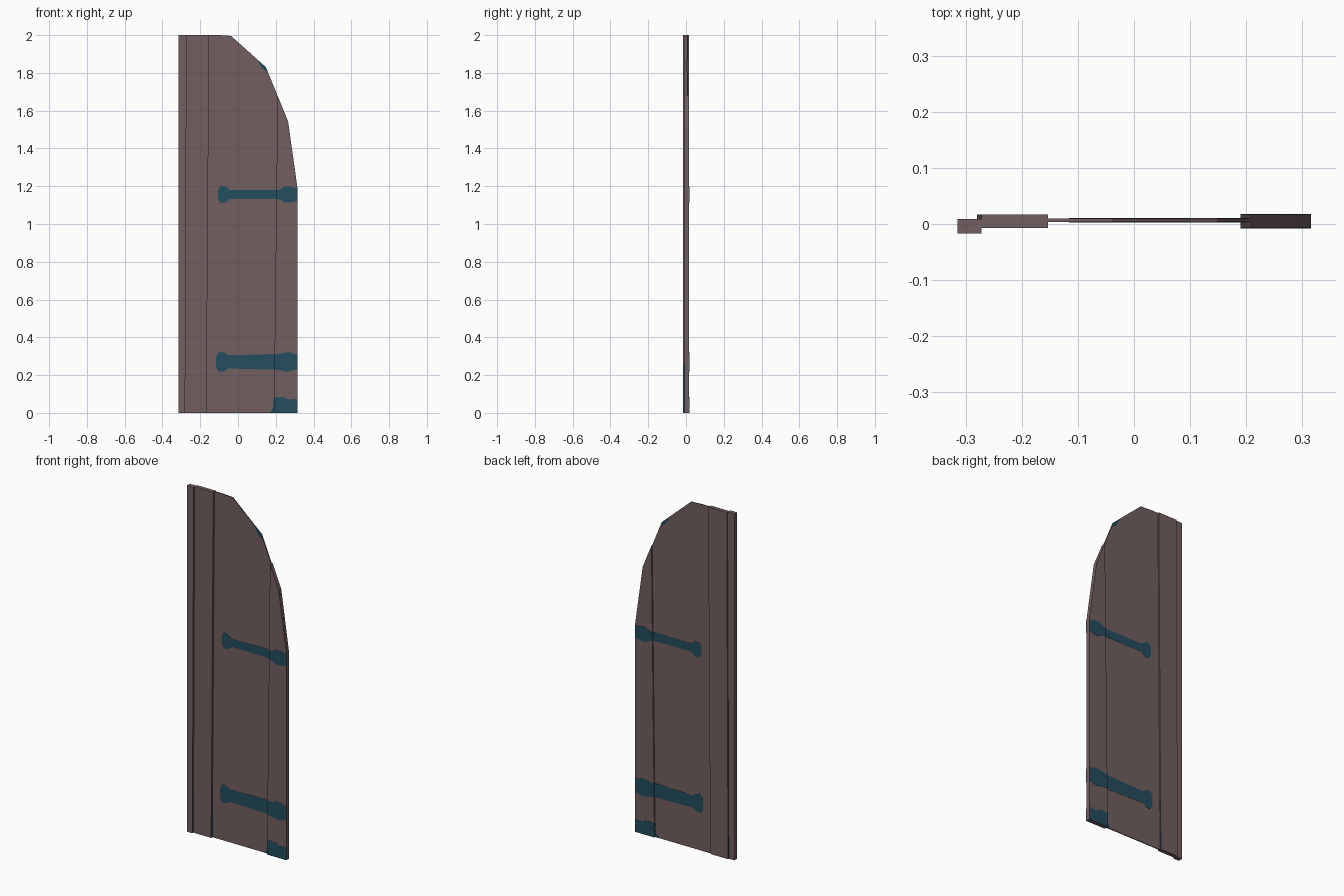
import bpy, bmesh
from mathutils import Vector

if "Cube" in bpy.data.objects:
    bpy.data.objects.remove(bpy.data.objects["Cube"])


def material(name, rgb):
    m = bpy.data.materials.new(name)
    m.diffuse_color = (*rgb, 1)
    m.use_nodes = True
    m.node_tree.nodes["Principled BSDF"].inputs["Base Color"].default_value = m.diffuse_color
    return m


WOOD = material("brown wood", (0.168, 0.112, 0.116))
IRON = material("dark teal iron", (0.018, 0.074, 0.112))

# Slightly leaning joints between boards: x at z=0 and x at z=2
JOINTS = [(-0.28, -0.272), (-0.167, -0.153), (0.19, 0.213)]

# Door leaf outline (x, z) with the half arch on the right
LEAF = [(-0.315, 0), (0.315, 0), (0.315, 1.19), (0.265, 1.544),
        (0.148, 1.83), (-0.037, 1.996), (-0.1, 2), (-0.315, 2)]


def clip(bm, joint, keep_right):
    """Trim a solid along a joint line and cap the cut."""
    a, b = joint
    n = Vector((2, 0, a - b)).normalized()
    if keep_right:
        n = -n
    geom = bm.verts[:] + bm.edges[:] + bm.faces[:]
    bmesh.ops.bisect_plane(bm, geom=geom, dist=1e-6, plane_co=(a, 0, 0),
                           plane_no=n, clear_outer=True)
    rim = [e for e in bm.edges if e.is_boundary]
    if rim:
        bmesh.ops.holes_fill(bm, edges=rim, sides=0)


def slab(name, outline, y0, y1, mat, left=None, right=None, iron_sides=0):
    """Extrude an (x, z) outline from y0 to y1 and trim it between two joints."""
    bm = bmesh.new()
    face = bm.faces.new([bm.verts.new((x, y0, z)) for x, z in outline])
    ext = bmesh.ops.extrude_face_region(bm, geom=[face])
    moved = [v for v in ext["geom"] if isinstance(v, bmesh.types.BMVert)]
    bmesh.ops.translate(bm, verts=moved, vec=(0, y1 - y0, 0))
    if left:
        clip(bm, left, True)
    if right:
        clip(bm, right, False)
    if iron_sides:
        # Iron colour on the lower part of the joint faces
        geom = bm.verts[:] + bm.edges[:] + bm.faces[:]
        bmesh.ops.bisect_plane(bm, geom=geom, dist=1e-6,
                               plane_co=(0, 0, iron_sides), plane_no=(0, 0, 1))
    bmesh.ops.recalc_face_normals(bm, faces=bm.faces[:])
    if iron_sides:
        for f in bm.faces:
            c = f.calc_center_median()
            if abs(f.normal.x) > 0.9 and c.z < iron_sides and c.x > -0.31:
                f.material_index = 1
    if not bm.faces:
        bm.free()
        return
    mesh = bpy.data.meshes.new(name)
    bm.to_mesh(mesh)
    bm.free()
    mesh.materials.append(mat)
    mesh.materials.append(IRON)
    ob = bpy.data.objects.new(name, mesh)
    bpy.context.collection.objects.link(ob)


# Boards: name, front y, back y, left joint, right joint, iron joint height
BOARDS = [
    ("closing_strip", -0.0165, 0.009, None, JOINTS[0], 0.25),
    ("left_board", -0.007, 0.0165, JOINTS[0], JOINTS[1], 0.3),
    ("middle_panel", 0.004, 0.0095, JOINTS[1], JOINTS[2], 0),
    ("right_board", -0.007, 0.0165, JOINTS[2], None, 0),
]
for name, y0, y1, l, r, h in BOARDS:
    slab(name, LEAF, y0, y1, WOOD, l, r, h)


def plates(name, outline):
    """Thin iron plates on the front and back of the panel and right board."""
    T = 0.001
    for board, y0, y1, l, r, _ in BOARDS[2:]:
        slab(f"{name}_front_{board}", outline, y0 - T, y0, IRON, l, r)
        slab(f"{name}_back_{board}", outline, y1, y1 + T, IRON, l, r)


def strap(x0, z, bar_l, bar_r, knob):
    """Strap hinge outline: knob at the tip, tapered bar, bulge at the hinge."""
    half = [(x0, 0.5 * knob), (x0 + 0.014, 0.95 * knob), (x0 + 0.04, 0.9 * knob),
            (x0 + 0.065, bar_l), (0.215, bar_r), (0.25, 0.9 * knob),
            (0.275, 0.9 * knob), (0.292, 0.76 * knob), (0.315, 0.76 * knob)]
    return [(x, z - d) for x, d in half] + [(x, z + d) for x, d in reversed(half)]


# Strap hinges
plates("upper_hinge", strap(-0.106, 1.156, 0.023, 0.025, 0.048))
plates("lower_hinge", strap(-0.116, 0.27, 0.035, 0.042, 0.056))
# Iron shoe at the bottom corner and chip at the arch
plates("corner_shoe", [(0.168, 0), (0.315, 0), (0.315, 0.075), (0.27, 0.07),
                       (0.24, 0.085), (0.19, 0.082), (0.186, 0.03)])
plates("arch_chip", [(0.10, 1.873), (0.122, 1.83), (0.152, 1.805), (0.148, 1.83)])
